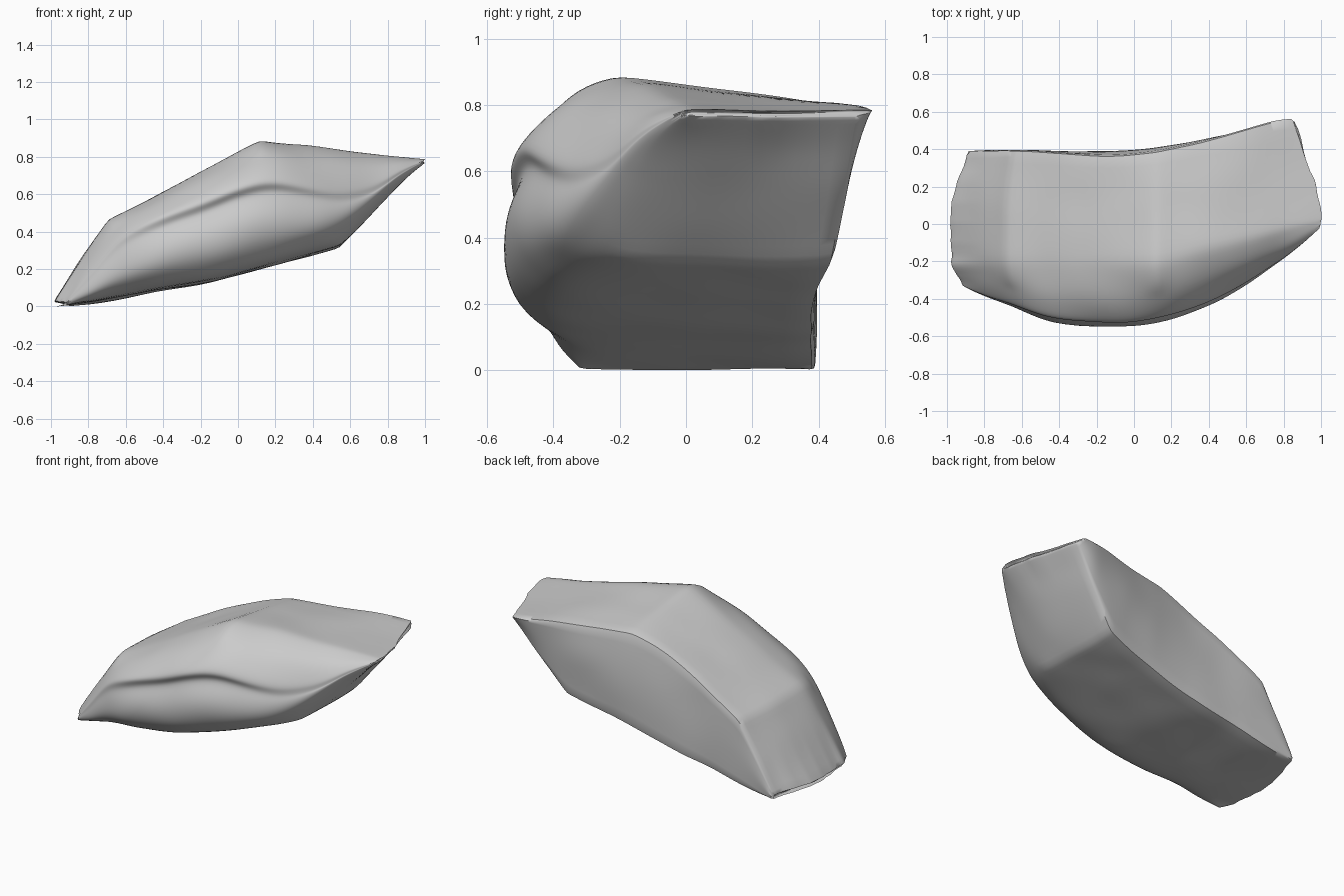
import bpy
import bmesh
from mathutils import Vector, noise

if "Cube" in bpy.data.objects:
    bpy.data.objects.remove(bpy.data.objects["Cube"], do_unlink=True)

stone = bpy.data.materials.new("grey stone")
stone.use_nodes = True
colour = (0.6, 0.6, 0.6, 1)
stone.diffuse_color = colour
stone.node_tree.nodes["Principled BSDF"].inputs["Base Color"].default_value = colour

# Stations along the slab: x, top, underside, front, back, groove height
STATIONS = [
    (-1.01, .025, .0, -.33, .38, .015),
    (-.87, .24, .01, -.4, .39, .15),
    (-.7, .47, .03, -.45, .395, .34),
    (-.45, .585, .08, -.54, .385, .43),
    (-.15, .75, .12, -.565, .355, .53),
    (.12, .89, .2, -.545, .385, .65),
    (.35, .865, .26, -.47, .44, .61),
    (.55, .845, .315, -.38, .49, .57),
    (.78, .805, .54, -.25, .54, .61),
    (.9, .795, .67, -.15, .56, .71),
    (1.01, .785, .765, -.02, .565, .775),
]


def section(x, top, low, front, back, groove):
    """Outline of one slice: top, shoulder, grooved front, underside, back."""
    thick = min(1, (top - low) / .4)
    cut = max(0, 1 - ((x + .05) / .67) ** 2)  # groove fades towards the ends
    ridge = max(-.2, front + .04 + .09 * thick, .25 * x - .23)
    rim = min(top - .02 * thick, .805)
    foot = .385 + max(0, x - .2) * .17
    bulge = .03 if 0 < x < .5 else .01
    belly = groove - low
    points = [
        (back, rim),
        (.1, (top + rim) / 2),
        (ridge, top),
        (ridge + (front - ridge) * .6, top + (groove - top) * .25),
        (front + .02 * thick, groove + .04 * thick),
        (front + .015 * thick + .05 * cut, groove - .02 * thick),
        (front, low + belly * .68),
        (front + .01, low + belly * .32),
        (front + .15 * thick, low + .02 * thick),
        (.03, low),
        (foot, low),
        ((foot + back) / 2 + bulge, (top + low) / 2),
    ]
    # The two ends are rounded in plan
    bend = max(0, (abs(x) - .5) / .5)
    centre = .12 if x > 0 else 0
    sign = 1 if x > 0 else -1
    return [Vector((x - sign * bend * .8 * (y - centre) ** 2, y, z))
            for y, z in points]


# Loft the slices into one slab
bm = bmesh.new()
rings = [[bm.verts.new(p) for p in section(*s)] for s in STATIONS]
count = len(rings[0])
for a, b in zip(rings, rings[1:]):
    for i in range(count):
        j = (i + 1) % count
        bm.faces.new((a[i], a[j], b[j], b[i]))
bm.faces.new(rings[0][::-1])
bm.faces.new(rings[-1])
bmesh.ops.recalc_face_normals(bm, faces=bm.faces)

# Worn edges: back rim, back foot, groove and both thin ends
crease = bm.edges.layers.float.new("crease_edge")
sharpness = {0: .75, 2: .4, 4: .3, 5: .3, 8: .3, 10: .75}
for a, b in zip(rings, rings[1:]):
    for i, value in sharpness.items():
        bm.edges.get((a[i], b[i]))[crease] = value
for ring in (rings[0], rings[-1]):
    for i in range(count):
        bm.edges.get((ring[i], ring[(i + 1) % count]))[crease] = .9
# Break lines across the top and underside
for ring, spans in ((rings[5], range(3)), (rings[2], range(3)), (rings[7], (8, 9))):
    for i in spans:
        bm.edges.get((ring[i], ring[i + 1]))[crease] = .6

mesh = bpy.data.meshes.new("rock_slab")
bm.to_mesh(mesh)
bm.free()
rock = bpy.data.objects.new("rock_slab", mesh)
bpy.context.collection.objects.link(rock)
mesh.materials.append(stone)

bpy.context.view_layer.objects.active = rock
rock.select_set(True)
smooth = rock.modifiers.new("Worn surface", "SUBSURF")
smooth.levels = smooth.render_levels = 3
bpy.ops.object.modifier_apply(modifier=smooth.name)

# Slight weathering, with chipped thin ends
for v in mesh.vertices:
    p = v.co.copy()
    v.co += noise.noise_vector(p * 4) * .006
    chip = max(0, abs(p.x) - .8) / .2
    v.co.x += noise.noise(Vector((0, p.y * 11, p.x))) * .02 * chip

# Rest the slab on the ground
floor = min(v.co.z for v in mesh.vertices)
for v in mesh.vertices:
    v.co.z -= floor
bpy.ops.object.shade_smooth_by_angle(angle=.9)
